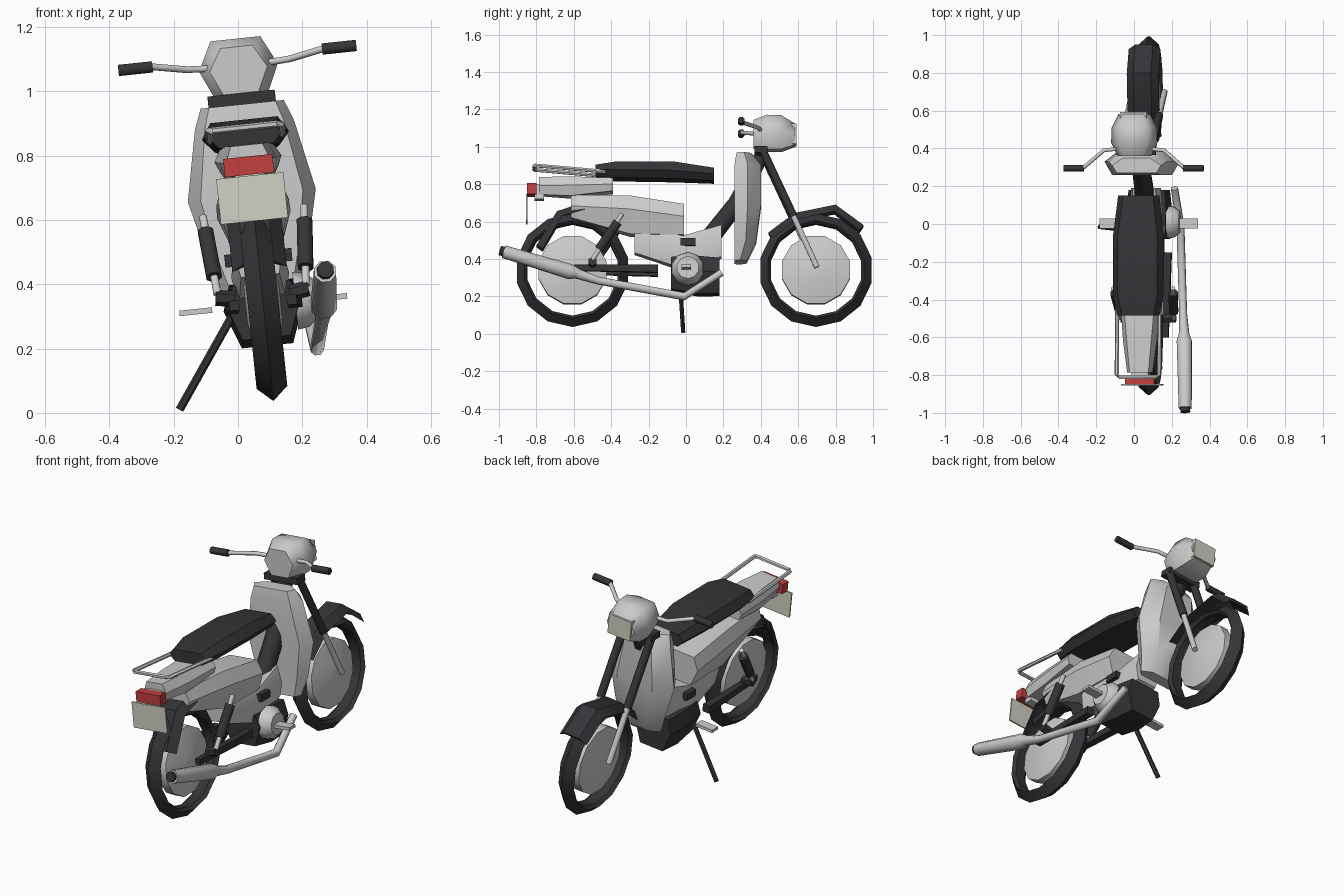
import bpy, bmesh
from math import sin, cos, pi, radians
from mathutils import Vector, Matrix

if "Cube" in bpy.data.objects:
    bpy.data.objects.remove(bpy.data.objects["Cube"])

# The bike is built upright, then leaned onto its side stand
LEAN = Matrix.Translation((0.114, 0, 0)) @ Matrix.Rotation(radians(-6), 4, 'Y')


def material(name, r, g, b):
    m = bpy.data.materials.new(name)
    m.diffuse_color = (r, g, b, 1)
    m.use_nodes = True
    m.node_tree.nodes["Principled BSDF"].inputs["Base Color"].default_value = m.diffuse_color
    return m


DARK = material("dark", 0.035, 0.035, 0.04)
RED = material("red", 0.55, 0.05, 0.05)
CREAM = material("cream", 0.65, 0.64, 0.56)


def finish(name, bm, mat=None, angle=35):
    bmesh.ops.recalc_face_normals(bm, faces=bm.faces)
    bm.transform(LEAN)
    me = bpy.data.meshes.new(name)
    bm.to_mesh(me)
    bm.free()
    for p in me.polygons:
        p.use_smooth = True
    me.set_sharp_from_angle(angle=radians(angle))
    if mat:
        me.materials.append(mat)
    ob = bpy.data.objects.new(name, me)
    bpy.context.collection.objects.link(ob)
    return ob


def loft(name, rings, mat=None, angle=35, closed=False):
    """Skin equal-length rings; closed joins last ring to first, else caps."""
    bm = bmesh.new()
    rows = [[bm.verts.new(p) for p in r] for r in rings]
    n = len(rows[0])
    for i in range(len(rows) if closed else len(rows) - 1):
        a, b = rows[i], rows[(i + 1) % len(rows)]
        for j in range(n):
            k = (j + 1) % n
            bm.faces.new((a[j], a[k], b[k], b[j]))
    if not closed:
        bm.faces.new(rows[0])
        bm.faces.new(rows[-1])
    return finish(name, bm, mat, angle)


def tube(name, pts, radii, mat=None, n=8):
    pts = [Vector(p) for p in pts]
    if not isinstance(radii, (list, tuple)):
        radii = [radii] * len(pts)
    rings = []
    for i, p in enumerate(pts):
        t = (pts[min(i + 1, len(pts) - 1)] - pts[max(i - 1, 0)]).normalized()
        ref = Vector((1, 0, 0)) if abs(t.x) < 0.8 else Vector((0, 0, 1))
        a = t.cross(ref).normalized()
        b = t.cross(a)
        rings.append([p + radii[i] * (a * cos(2 * pi * (k + .5) / n) + b * sin(2 * pi * (k + .5) / n))
                      for k in range(n)])
    return loft(name, rings, mat, 50)


def box(name, x, y, z, mat=None):
    return loft(name, [[(x[0], v, z[0]), (x[1], v, z[0]), (x[1], v, z[1]), (x[0], v, z[1])] for v in y], mat)


def wheel_rings(profile, cy, cz, n):
    return [[(u, cy + r * cos(2 * pi * (i + .5) / n), cz + r * sin(2 * pi * (i + .5) / n)) for r, u in profile]
            for i in range(n)]


def hexes(stations):
    """Six-sided sections along y: (y, bottom, middle, top, half-widths bottom, middle, top)."""
    return [[(-b, y, z0), (b, y, z0), (m, y, z1), (t, y, z2), (-t, y, z2), (-m, y, z1)]
            for y, z0, z1, z2, b, m, t in stations]


def fender(name, path, w):
    """Folded strip following a (y, z) path."""
    rings = []
    for i, (y, z) in enumerate(path):
        a, b = path[max(i - 1, 0)], path[min(i + 1, len(path) - 1)]
        nrm = Vector((0, a[1] - b[1], b[0] - a[0])).normalized()
        if nrm.z < 0:
            nrm = -nrm
        sec = [(-w, -.04), (-w * .55, 0), (w * .55, 0), (w, -.04), (w * .5, -.015), (-w * .5, -.015)]
        rings.append([Vector((u, y, z)) + nrm * d for u, d in sec])
    loft(name, rings, DARK)


# Wheels: angular tyres and domed discs
for label, cy in (("rear", -0.607), ("front", 0.695)):
    tyre = [(.305, 0), (.262, .048), (.247, .03), (.247, -.03), (.262, -.048)]
    loft(label + "_tyre", wheel_rings(tyre, cy, .342, 14), DARK, 30, True)
    disc = [[(u, cy + r * cos(2 * pi * (k + .5) / 12), .342 + r * sin(2 * pi * (k + .5) / 12)) for k in range(12)]
            for r, u in ((.06, -.055), (.187, -.025), (.187, .025), (.06, .055))]
    loft(label + "_wheel_disc", disc)

# Fenders
fender("front_fender", [(.44, .54), (.58, .645), (.80, .69), (.95, .58)], .085)
fender("rear_fender", [(-.55, .70), (-.69, .655), (-.80, .47)], .085)

# Leg shield: horizontal sections from bottom to top (z, half-width, back, middle, front)
shield = []
for z, w, y0, y1, y2 in ((.385, .12, .26, .29, .325), (.49, .155, .26, .32, .375), (.68, .20, .26, .33, .40),
                         (.90, .155, .26, .33, .40), (.965, .13, .27, .31, .35)):
    shield.append([(-w * .8, y0, z), (w * .8, y0, z), (w, y1, z), (w * .55, y2, z), (-w * .55, y2, z), (-w, y1, z)])
loft("leg_shield", shield)

# Bodywork
loft("seat", hexes([(-.485, .835, .87, .90, .085, .115, .085), (-.37, .83, .87, .917, .10, .135, .105),
                    (-.06, .825, .865, .915, .10, .135, .105), (.15, .815, .85, .885, .08, .11, .08)]), DARK)
loft("tail_cover", hexes([(-.785, .745, .79, .838, .05, .068, .05), (-.62, .735, .79, .84, .075, .09, .065),
                          (-.39, .76, .795, .83, .09, .105, .085)]))
loft("side_body", hexes([(-.615, .62, .68, .742, .05, .085, .06), (-.30, .53, .66, .735, .08, .113, .085),
                         (-.01, .525, .62, .69, .08, .115, .085)]))
loft("lower_body", hexes([(-.275, .43, .51, .58, .06, .075, .06), (-.02, .345, .43, .52, .075, .09, .075),
                          (.19, .41, .49, .58, .06, .08, .06)]))
tube("frame_tube", [(0, .40, .95), (0, .27, .70), (0, .10, .48)], [.04, .05, .055], DARK)
box("body_bracket", (-.105, .105), (-.03, .05), (.465, .505), DARK)

# Engine
loft("engine", hexes([(-.08, .235, .345, .405, .075, .115, .09), (.06, .21, .33, .41, .08, .125, .10),
                      (.18, .21, .32, .40, .07, .11, .09)]), DARK)
tube("engine_cover", [(.10, .01, .34), (.135, .01, .34), (.165, .01, .34)], [.09, .085, .06], None, 10)

# Headlight shell and lens
loft("headlight_shell", hexes([(.36, 1.00, 1.075, 1.145, .055, .09, .05), (.43, .985, 1.08, 1.17, .08, .123, .078),
                               (.51, .985, 1.08, 1.168, .08, .12, .075), (.582, 1.01, 1.07, 1.125, .06, .085, .055)]),
     None, 60)
box("headlight_lens", (-.07, .07), (.56, .592), (1.015, 1.125), CREAM)
box("fork_clamp", (-.105, .105), (.365, .435), (.965, 1.0), DARK)

# Tail light, plate
box("tail_light", (-.077, .077), (-.85, -.80), (.745, .802), RED)
box("number_plate", (-.105, .105), (-.855, -.847), (.60, .742), CREAM)
box("tail_light_mount", (-.045, .045), (-.81, -.76), (.72, .80))

# Paired parts
for side, s in (("left", -1), ("right", 1)):
    tube(side + "_fork_upper", [(s * .085, .405, .99), (s * .085, .575, .625)], .022, DARK)
    tube(side + "_fork_lower", [(s * .085, .57, .635), (s * .085, .70, .35)], .016)
    tube(side + "_handlebar", [(s * .07, .40, 1.085), (s * .16, .39, 1.09), (s * .265, .30, 1.11),
                               (s * .30, .295, 1.11)], .011)
    tube(side + "_grip", [(s * .265, .295, 1.11), (s * .372, .295, 1.11)], .019, DARK)
    tube(side + "_shock_rod", [(s * .138, -.50, .385), (s * .158, -.34, .63)], .013)
    tube(side + "_shock_spring", [(s * .143, -.465, .44), (s * .155, -.365, .585)], .026, DARK)
    tube(side + "_swingarm", [(s * .09, -.60, .345), (s * .10, -.15, .34)], [.022, .03], DARK, 4)
    tube(side + "_shock_mount", [(s * .085, -.50, .365), (s * .145, -.50, .375)], .025, DARK, 6)
    box(side + "_footpeg", sorted((s * .16, s * .262)), (-.025, .028), (.33, .347))

# Rear rack loop
tube("rear_rack", [(-.113, -.43, .86), (-.113, -.80, .893), (-.10, -.81, .893), (.10, -.81, .893),
                   (.113, -.80, .893), (.113, -.43, .86)], .011, None, 6)

# Exhaust
tube("exhaust_pipe", [(.134, .19, .315), (.152, -.01, .185), (.175, -.47, .268), (.186, -.60, .31)],
     [.02, .022, .022, .03])
tube("muffler", [(.184, -.56, .30), (.187, -.62, .315), (.202, -.975, .421)], [.022, .043, .036])
tube("muffler_tip", [(.202, -.97, .42), (.204, -.995, .427)], .027, DARK)

# Side stand
tube("side_stand", [(-.085, -.035, .335), (-.293, -.015, .041)], .013, DARK, 6)
